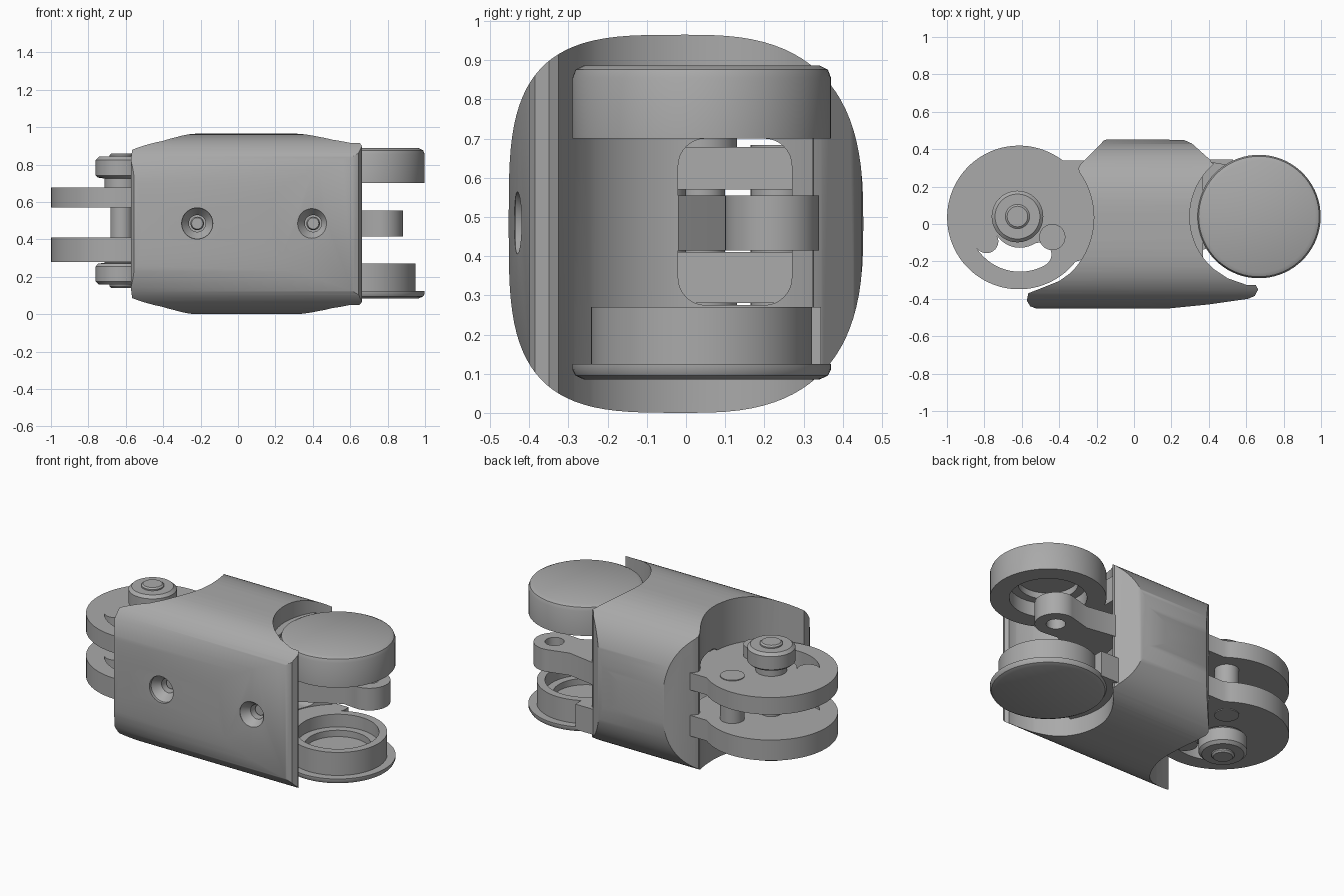
import bpy, bmesh
from math import sin, cos, pi, radians

if "Cube" in bpy.data.objects:
    bpy.data.objects.remove(bpy.data.objects["Cube"])

grey = bpy.data.materials.new("plain_grey")
grey.use_nodes = True
grey.diffuse_color = (0.4, 0.4, 0.4, 1)
grey.node_tree.nodes["Principled BSDF"].inputs["Base Color"].default_value = (0.4, 0.4, 0.4, 1)


def finish(name, bm):
    bmesh.ops.recalc_face_normals(bm, faces=bm.faces)
    mesh = bpy.data.meshes.new(name)
    bm.to_mesh(mesh)
    bm.free()
    mesh.materials.append(grey)
    ob = bpy.data.objects.new(name, mesh)
    bpy.context.collection.objects.link(ob)
    return ob


def activate(ob):
    bpy.ops.object.select_all(action='DESELECT')
    ob.select_set(True)
    bpy.context.view_layer.objects.active = ob


def smooth(ob, angle=35):
    activate(ob)
    bpy.ops.object.shade_smooth_by_angle(angle=radians(angle))


def arc(cx, cy, r, a0, a1, n=32):
    return [(cx + r * cos(radians(a0 + (a1 - a0) * i / n)),
             cy + r * sin(radians(a0 + (a1 - a0) * i / n))) for i in range(n + 1)]


def prism(name, pts, lo, hi, axis='z'):
    """Extrude a closed outline along z (points x, y) or x (points y, z)."""
    place = (lambda a, b, h: (a, b, h)) if axis == 'z' else (lambda a, b, h: (h, a, b))
    bm = bmesh.new()
    face = bm.faces.new([bm.verts.new(place(a, b, lo)) for a, b in pts])
    top = bmesh.ops.extrude_face_region(bm, geom=[face])["geom"]
    d = place(0, 0, hi - lo)
    bmesh.ops.translate(bm, vec=d, verts=[v for v in top if isinstance(v, bmesh.types.BMVert)])
    return finish(name, bm)


def lathe(name, profile, centre, axis='z', n=56):
    """Revolve (radius, height) points; both ends close on the axis."""
    bm = bmesh.new()
    rings = []
    for r, h in profile:
        ring = []
        for i in range(1 if r == 0 else n):
            a, b = r * cos(2 * pi * i / n), r * sin(2 * pi * i / n)
            u, v = centre[0] + a, centre[1] + b
            ring.append(bm.verts.new((u, v, h) if axis == 'z' else (u, h, v)))
        rings.append(ring)
    for p, q in zip(rings, rings[1:]):
        for i in range(n):
            j = (i + 1) % n
            loop = [p[i % len(p)], p[j % len(p)], q[j % len(q)], q[i % len(q)]]
            bm.faces.new(list(dict.fromkeys(loop)))
    return finish(name, bm)


def boolean(ob, cutter, op='DIFFERENCE'):
    mod = ob.modifiers.new("shape", 'BOOLEAN')
    mod.object, mod.operation, mod.solver = cutter, op, 'EXACT'
    activate(ob)
    bpy.ops.object.modifier_apply(modifier=mod.name)
    bpy.data.objects.remove(cutter)


def rod(name, x, y, r, lo, hi, n=40):
    return lathe(name, [(0, lo), (r, lo), (r, hi), (0, hi)], (x, y), n=n)


HX, HY = -0.615, 0.035     # fork hinge
CX, CY = 0.668, 0.04       # capped hinge

# Body: rounded section trimmed by the plan outline with two hinge hollows
section = []
for i in range(96):
    t = 2 * pi * i / 96
    c, s = cos(t), sin(t)
    e = 2 / (2.75 if c > 0 else 3.5)
    section.append((0.4525 * abs(c) ** e * (1 if c > 0 else -1),
                    0.4825 + 0.4825 * abs(s) ** e * (1 if s > 0 else -1)))
body = prism("body_shell", section, -0.8, 0.8, 'x')
plan = [(-0.16, 0.447), (-0.12, 0.46), (0.27, 0.448), (0.31, 0.43), (0.405, 0.345), (0.418, 0.325)]
plan += arc(CX, CY, 0.37, 130, 230)
plan += [(0.5, -0.29), (0.6, -0.325), (0.65, -0.325), (0.664, -0.35), (0.645, -0.385), (0.61, -0.4),
         (0.4, -0.43), (0.1, -0.46), (-0.5, -0.46), (-0.555, -0.44), (-0.573, -0.41),
         (-0.565, -0.37), (-0.5, -0.345), (-0.4, -0.305)]
plan += arc(-0.63, HY, 0.415, -46, 36)
plan += [(-0.297, 0.3), (-0.285, 0.32)]
boolean(body, prism("plan_cutter", plan, -0.2, 1.2), 'INTERSECT')

# Rounded passage through the body
passage = []
for cy, cz, a in ((0.2, 0.63, 0), (0.05, 0.63, 90), (0.05, 0.345, 180), (0.2, 0.345, 270)):
    passage += arc(cy, cz, 0.07, a, a + 90, 8)
boolean(body, prism("passage_cutter", passage, -0.5, 0.6, 'x'))

# Countersunk screw holes on the front, each with a recessed screw
for side, x in (("right", -0.218), ("left", 0.402)):
    hole = [(0, -0.6), (0.085, -0.6), (0.083, -0.435), (0.045, -0.385), (0.045, -0.3), (0, -0.3)]
    boolean(body, lathe(side + "_hole_cutter", hole, (x, 0.485), 'y'))
    screw = lathe(side + "_front_screw", [(0, -0.36), (0.03, -0.36), (0.036, -0.35), (0.036, -0.29),
                                          (0, -0.29)], (x, 0.485), 'y', 32)
    smooth(screw)
smooth(body)

# Fork: two round plates with a curved slot, joined to the body by a neck
for level, lo, hi in (("lower", 0.28, 0.41), ("upper", 0.57, 0.678)):
    outline = arc(HX, HY, 0.384, 58, 322, 64)
    outline += [(-0.2, -0.17), (-0.18, 0.34), (-0.38, 0.34)]
    plate = prism(level + "_fork_plate", outline, lo, hi)
    slot = arc(HX, HY, 0.285, 208, 302) + arc(-0.493, -0.158, 0.075, 302, 482, 12)[1:-1]
    slot += arc(HX, HY, 0.155, 302, 208) + arc(-0.74, -0.08, 0.065, 28, -152, 12)[1:-1]
    slot = arc(-0.61, 0.02, 0.275, 212, 300) + arc(-0.505, -0.163, 0.064, 300, 480, 12)[1:-1]
    slot += arc(-0.61, 0.02, 0.147, 300, 212) + arc(-0.789, -0.092, 0.064, 32, -148, 12)[1:-1]
    boolean(plate, prism("slot_cutter", slot, lo - 0.1, hi + 0.1))
    smooth(plate)

# Hinge bolt with a head at each end
bolt = lathe("hinge_bolt", [
    (0, 0.14), (0.055, 0.14), (0.065, 0.15), (0.065, 0.158), (0.12, 0.158), (0.138, 0.175),
    (0.138, 0.255), (0.125, 0.27), (0.09, 0.275), (0.09, 0.285), (0.06, 0.285), (0.06, 0.66),
    (0.09, 0.66), (0.09, 0.725), (0.125, 0.73), (0.138, 0.742), (0.138, 0.825), (0.12, 0.842),
    (0.065, 0.842), (0.065, 0.85), (0.055, 0.858), (0, 0.858)], (-0.623, 0.04))
smooth(bolt)

# Fork pins
smooth(rod("flush_pin", -0.488, 0.235, 0.07, 0.275, 0.683))
smooth(rod("tall_pin", -0.437, -0.07, 0.07, 0.2, 0.75))

# Capped hinge: solid upper cap hollowed below, lower cup on a thin flange
upper = lathe("upper_cap", [
    (0, 0.83), (0.17, 0.83), (0.17, 0.79), (0.22, 0.79), (0.22, 0.70), (0.33, 0.70),
    (0.33, 0.855), (0.322, 0.876), (0.3, 0.887), (0, 0.887)], (CX, CY), n=72)
lower = lathe("lower_cup", [
    (0, 0.085), (0.3, 0.085), (0.322, 0.095), (0.33, 0.11), (0.33, 0.125), (0.282, 0.125),
    (0.282, 0.27), (0.235, 0.27), (0.235, 0.19), (0.19, 0.19), (0.19, 0.15), (0, 0.15)], (CX, CY), n=72)
for ob in (upper, lower):
    smooth(ob)

# Necks joining the caps to the body
prism("upper_neck", [(0.25, -0.18), (0.37, -0.18), (0.37, 0.25), (0.25, 0.25)], 0.70, 0.86)
prism("lower_neck", [(0.25, -0.18), (0.42, -0.12), (0.42, 0.15), (0.53, 0.29), (0.53, 0.345),
                     (0.3, 0.345)], 0.11, 0.27)

# Middle arm ending in a bored boss
arm = prism("middle_arm", arc(0.762, 0.22, 0.12, -100, 100) + [(0.6, 0.3), (0.36, 0.34), (0.3, -0.02), (0.42, -0.02),
                                                               (0.66, 0.11)], 0.415, 0.555)
boolean(arm, rod("bore_cutter", 0.762, 0.22, 0.055, 0.3, 0.7))
smooth(arm)
